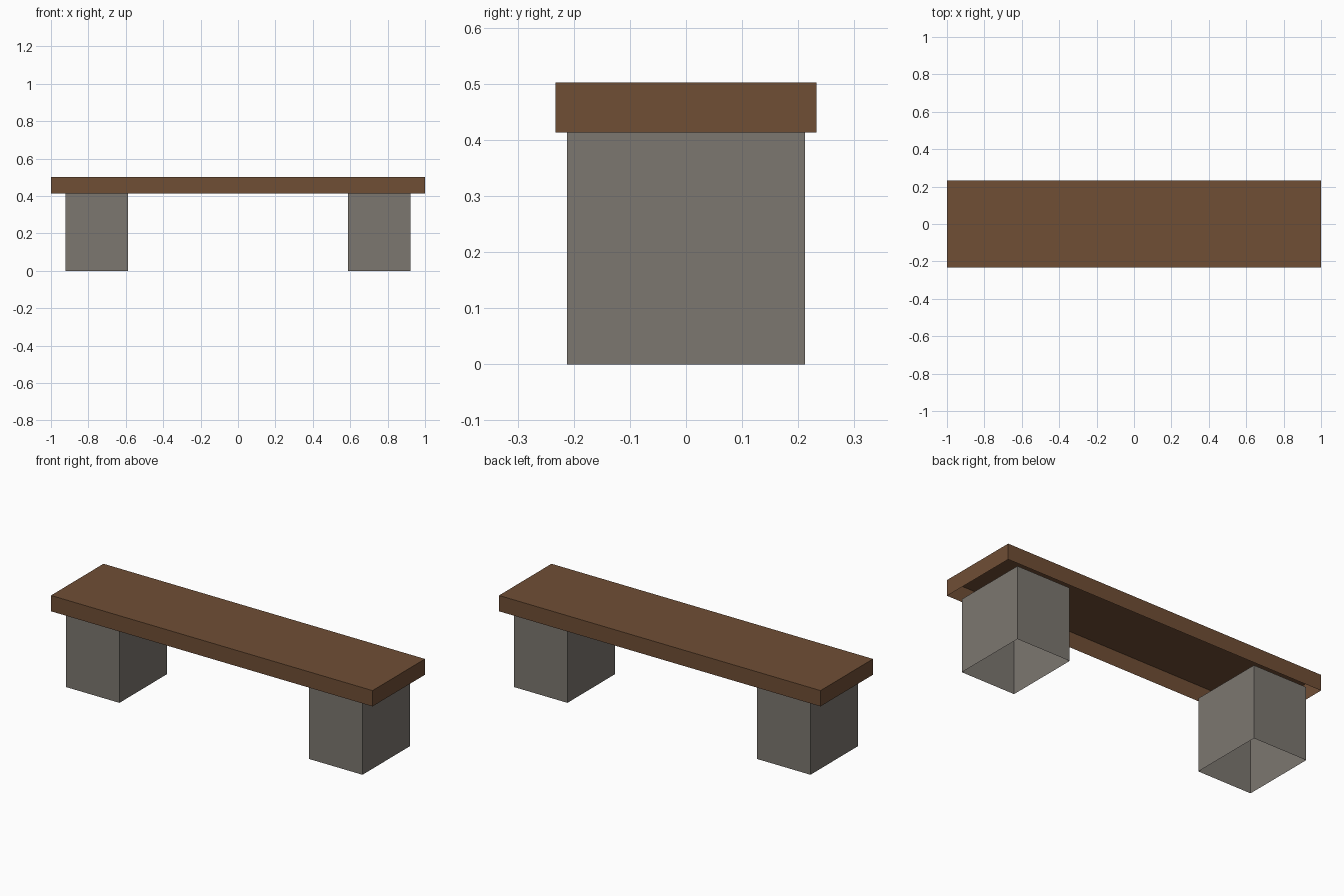
import bpy, bmesh
from mathutils import Vector

if "Cube" in bpy.data.objects:
    bpy.data.objects.remove(bpy.data.objects["Cube"])


def material(name, colour):
    m = bpy.data.materials.new(name)
    m.diffuse_color = (*colour, 1.0)
    m.use_nodes = True
    m.node_tree.nodes["Principled BSDF"].inputs["Base Color"].default_value = m.diffuse_color
    return m


def open_box(name, low, high, mat):
    """Thin-walled box without its bottom face."""
    low, high = Vector(low), Vector(high)
    bm = bmesh.new()
    bmesh.ops.create_cube(bm, size=1)
    for v in bm.verts:
        v.co = [a + (c + 0.5) * (b - a) for a, b, c in zip(low, high, v.co)]
    bm.normal_update()
    bottom = [f for f in bm.faces if f.normal.z < -0.5]
    bmesh.ops.delete(bm, geom=bottom, context='FACES_ONLY')
    mesh = bpy.data.meshes.new(name)
    bm.to_mesh(mesh)
    bm.free()
    mesh.materials.append(mat)
    obj = bpy.data.objects.new(name, mesh)
    bpy.context.collection.objects.link(obj)
    return obj


wood = material("brown wood", (0.162, 0.077, 0.036))
stone = material("grey stone", (0.202, 0.184, 0.162))

# Seat slab, open underneath
open_box("seat", (-1, -0.233, 0.413), (1, 0.233, 0.502), wood)

# Two block legs, open underneath
for side, x in (("left", -0.756), ("right", 0.756)):
    open_box(side + "_leg", (x - 0.167, -0.212, 0), (x + 0.167, 0.212, 0.413), stone)
